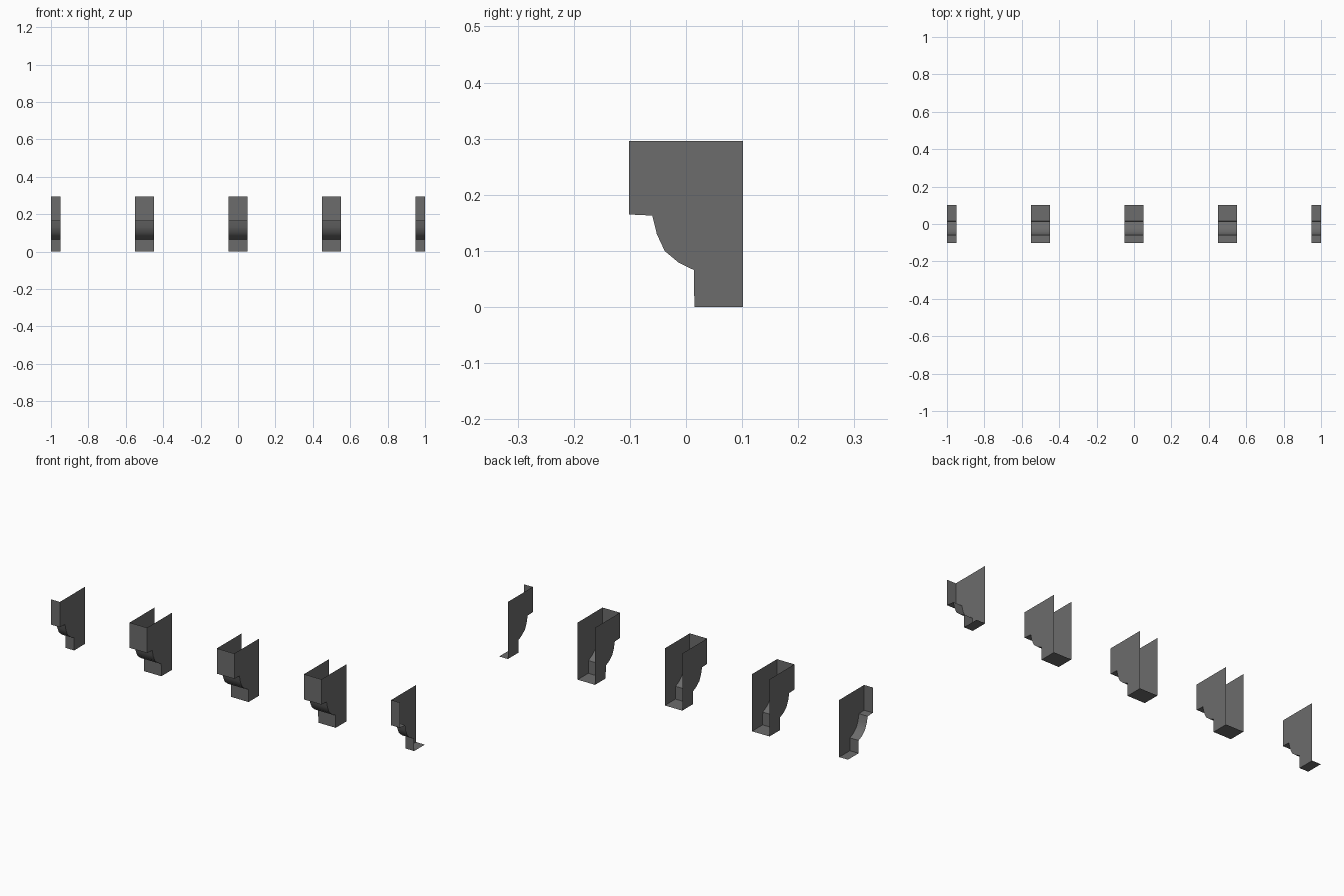
import bpy, bmesh, math

if "Cube" in bpy.data.objects:
    bpy.data.objects.remove(bpy.data.objects["Cube"])

gray = bpy.data.materials.new("slate gray")
gray.diffuse_color = (0.15, 0.15, 0.15, 1)
gray.use_nodes = True
gray.node_tree.nodes["Principled BSDF"].inputs["Base Color"].default_value = gray.diffuse_color

# Bracket side profile (y, z): front top, step, cove, foot, back bottom
PROFILE = [(-0.102, 0.296), (-0.102, 0.165), (-0.06, 0.163), (-0.052, 0.13),
           (-0.038, 0.1), (-0.013, 0.079), (0.014, 0.066), (0.015, 0.0),
           (0.102, 0.0)]
BACK_TOP = (0.102, 0.296)


def bracket(name, x0, x1, left_side=True, right_side=True):
    """Thin shell, open at the top and back, with optional side plates."""
    bm = bmesh.new()
    left = [bm.verts.new((x0, y, z)) for y, z in PROFILE]
    right = [bm.verts.new((x1, y, z)) for y, z in PROFILE]
    # front and bottom strip
    for i in range(len(PROFILE) - 1):
        bm.faces.new((left[i], left[i + 1], right[i + 1], right[i]))
    # side plates
    if left_side:
        bm.faces.new([bm.verts.new((x0, *BACK_TOP))] + left[::-1])
    if right_side:
        bm.faces.new(right + [bm.verts.new((x1, *BACK_TOP))])
    bm.normal_update()
    mesh = bpy.data.meshes.new(name)
    bm.to_mesh(mesh)
    bm.free()
    mesh.materials.append(gray)
    ob = bpy.data.objects.new(name, mesh)
    bpy.context.collection.objects.link(ob)
    bpy.ops.object.select_all(action='DESELECT')
    ob.select_set(True)
    bpy.context.view_layer.objects.active = ob
    bpy.ops.object.shade_smooth_by_angle(angle=math.radians(35))


# Full brackets
for n, x in (("left", -0.5), ("middle", 0.0), ("right", 0.5)):
    bracket(n + "_bracket", x - 0.05, x + 0.05)

# Half brackets at the ends, open on the outer side
bracket("left_end_bracket", -1.0, -0.95, left_side=False)
bracket("right_end_bracket", 0.95, 1.0, right_side=False)
